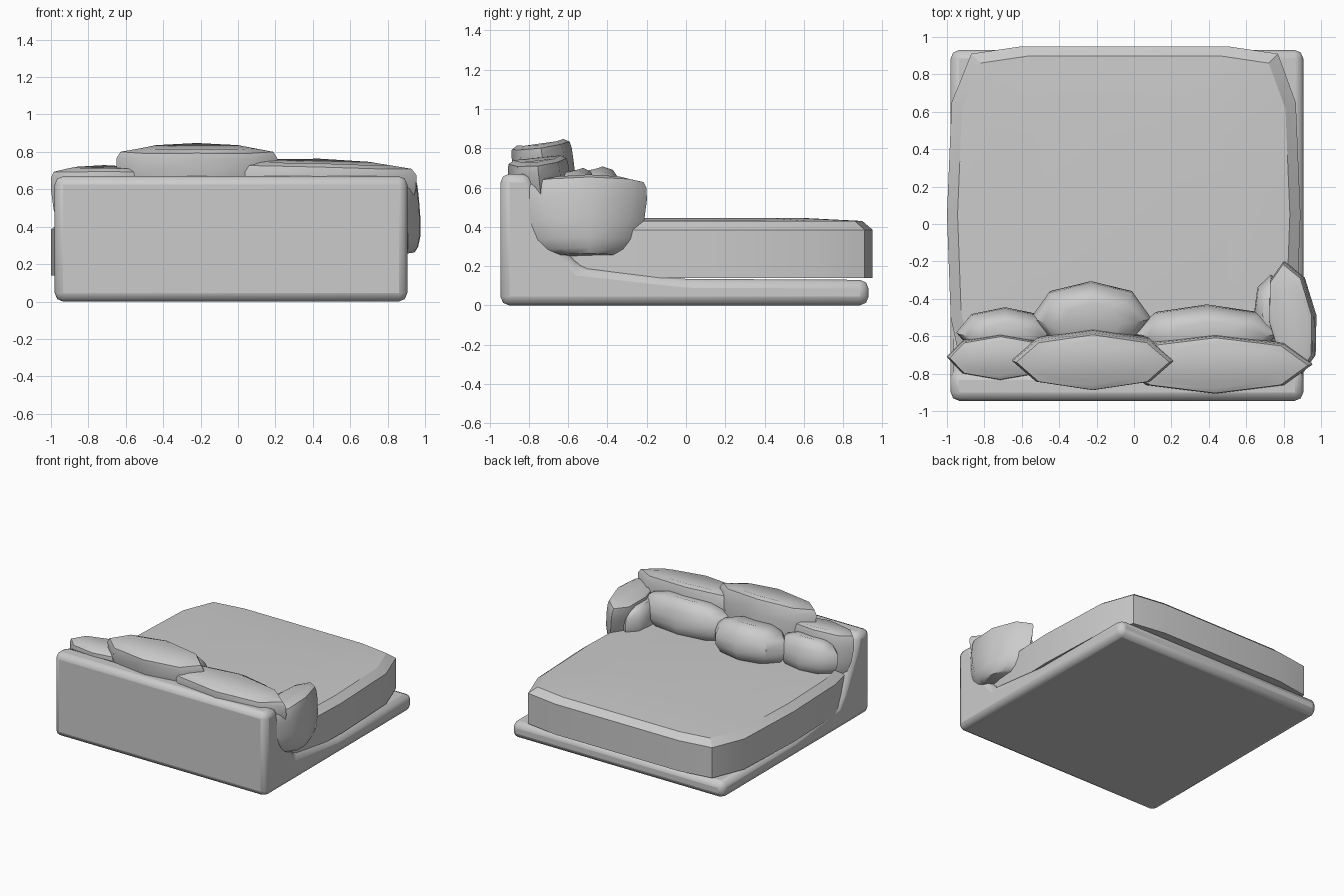
import bpy, bmesh
from math import cos, sin, pi, radians
from mathutils import Vector

if "Cube" in bpy.data.objects:
    bpy.data.objects.remove(bpy.data.objects["Cube"])


def make_object(name, bm, bevel=0.0, angle=30):
    bmesh.ops.recalc_face_normals(bm, faces=bm.faces)
    me = bpy.data.meshes.new(name)
    bm.to_mesh(me)
    bm.free()
    ob = bpy.data.objects.new(name, me)
    bpy.context.collection.objects.link(ob)
    if bevel:
        mod = ob.modifiers.new("soft_edges", 'BEVEL')
        mod.width = bevel
        mod.segments = 2
        mod.limit_method = 'ANGLE'
        mod.angle_limit = radians(40)
    bpy.ops.object.select_all(action='DESELECT')
    bpy.context.view_layer.objects.active = ob
    ob.select_set(True)
    bpy.ops.object.shade_smooth_by_angle(angle=radians(angle))
    return ob


def loft(rings):
    """Skin a stack of equal-length point rings and cap both ends."""
    bm = bmesh.new()
    loops = [[bm.verts.new(p) for p in ring] for ring in rings]
    n = len(loops[0])
    for a, b in zip(loops, loops[1:]):
        for i in range(n):
            j = (i + 1) % n
            bm.faces.new((a[i], a[j], b[j], b[i]))
    bm.faces.new(loops[0][::-1])
    bm.faces.new(loops[-1])
    return bm


# Bed frame: L-shaped side profile (y, z) extruded across the width
profile = [(-0.945, 0.005), (0.93, 0.005), (0.93, 0.135), (0.0, 0.14),
           (-0.54, 0.20), (-0.60, 0.27), (-0.76, 0.57), (-0.79, 0.675), (-0.945, 0.675)]
frame = make_object("bed_frame", loft([[(x, y, z) for y, z in profile]
                                       for x in (-0.98, 0.905)]), bevel=0.045)
# keep the base exactly on the floor
frame.location.z = -0.005

# Mattress: bowed outline with a chamfered, gently domed top
outline = [(-0.87, 0.91), (-0.975, 0.65), (-1.0, 0.05), (-0.98, -0.5), (-0.92, -0.78),
           (0.82, -0.78), (0.87, -0.5), (0.89, 0.05), (0.865, 0.65), (0.77, 0.91),
           (0.5, 0.95), (-0.6, 0.95)]
cx, cy = -0.055, 0.08
rings = []
for scale, z in ((1, 0.14), (1, 0.385), (0.94, 0.43), (0.6, 0.445)):
    rings.append([(cx + (x - cx) * scale, cy + (y - cy) * scale, z) for x, y in outline])
make_object("mattress", loft(rings), angle=20)


# Pillows: lens-shaped sections stacked from bottom to top
UPRIGHT = [(0.0, 0.45), (0.07, 0.65), (0.2, 0.82), (0.45, 0.95),
           (0.72, 1.0), (0.88, 1.0), (0.96, 0.95), (1.0, 0.72)]
PLUMP = [(0.0, 0.55), (0.1, 0.8), (0.28, 0.97), (0.5, 1.0),
         (0.72, 0.94), (0.9, 0.78), (1.0, 0.5)]


def pillow(name, centre, size, shape=UPRIGHT, tilt=0.0, turn=0.0, roll=0.0):
    rings = []
    for t, s in shape:
        ring = []
        for i in range(8):
            a = 2 * pi * i / 8
            # ends stay wide while the thickness follows the section
            ring.append((cos(a) * size[0] / 2 * s, sin(a) * size[1] / 2 * s ** 0.8,
                         (t - 0.5) * size[2] + 0.03 * size[2] * (sin(a) ** 2) * (t > 0.8)))
        rings.append(ring)
    ob = make_object(name, loft(rings), angle=40)
    ob.location = Vector(centre)
    ob.rotation_euler = (radians(tilt), radians(roll), radians(turn))
    return ob


# Back row leaning on the headboard
pillow("back_pillow_left", (-0.715, -0.70, 0.51), (0.57, 0.24, 0.40), tilt=5)
pillow("back_pillow_middle", (-0.22, -0.71, 0.60), (0.86, 0.31, 0.44), tilt=8)
pillow("back_pillow_right", (0.43, -0.735, 0.53), (1.04, 0.31, 0.42), tilt=6, roll=1.5)

# Front row resting on the mattress
pillow("front_pillow_left", (-0.69, -0.58, 0.53), (0.52, 0.26, 0.26), PLUMP, tilt=10)
pillow("front_pillow_middle", (-0.23, -0.50, 0.54), (0.64, 0.38, 0.28), PLUMP, tilt=12)
pillow("front_pillow_right", (0.39, -0.58, 0.54), (0.80, 0.29, 0.28), PLUMP, tilt=10)

# Side pillows hanging over the right edge
pillow("side_pillow_outer", (0.86, -0.505, 0.45), (0.62, 0.24, 0.39), turn=98, tilt=-7)
pillow("side_pillow_inner", (0.75, -0.48, 0.47), (0.42, 0.22, 0.26), PLUMP, turn=95)
